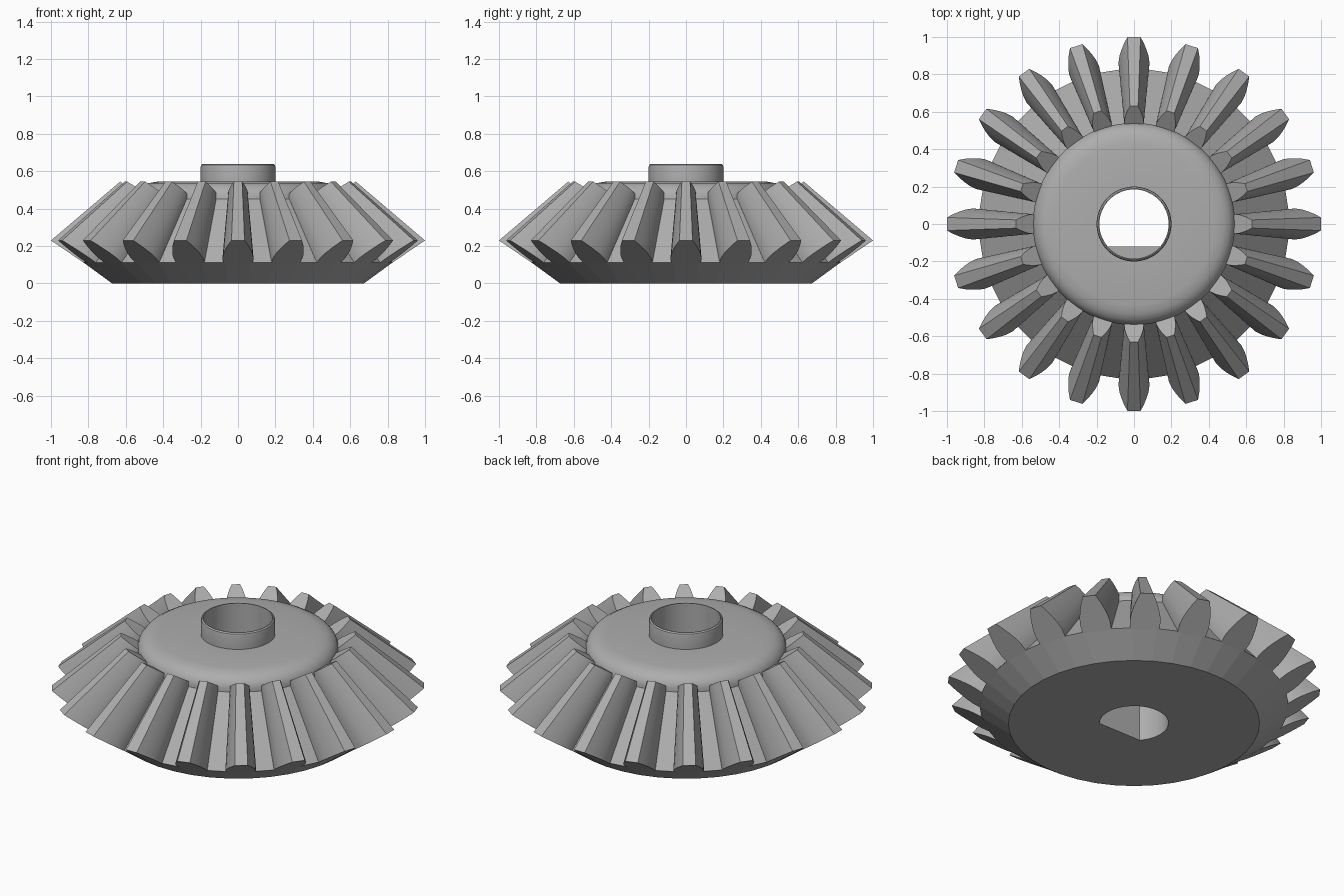
import bpy, bmesh, math
from mathutils import Matrix, Vector

cube = bpy.data.objects.get("Cube")
if cube:
    bpy.data.objects.remove(cube, do_unlink=True)

TEETH = 20
APEX = Vector((0, 0, 1.08))      # all tooth lines converge here
INNER = 0.63                     # scale of the inner tooth end
ROOT, TIP = Vector((0, -0.828, 0.113)), Vector((0, -1.0, 0.23))
BORE, FLAT_Y = 0.185, -0.12

grey = bpy.data.materials.new("steel grey")
grey.use_nodes = True
colour = (0.42, 0.42, 0.42, 1)
grey.diffuse_color = colour
grey.node_tree.nodes["Principled BSDF"].inputs["Base Color"].default_value = colour


def finish(bm, name, angle):
    bmesh.ops.remove_doubles(bm, verts=bm.verts, dist=0.0001)
    bmesh.ops.recalc_face_normals(bm, faces=bm.faces)
    mesh = bpy.data.meshes.new(name)
    bm.to_mesh(mesh)
    bm.free()
    mesh.materials.append(grey)
    ob = bpy.data.objects.new(name, mesh)
    bpy.context.collection.objects.link(ob)
    bpy.ops.object.select_all(action="DESELECT")
    ob.select_set(True)
    bpy.context.view_layer.objects.active = ob
    if angle:
        bpy.ops.object.shade_smooth_by_angle(angle=math.radians(angle))
    return ob


def lathe(name, profile, sides, angle):
    """Revolve (radius, height, flattened) rings about the z axis."""
    bm = bmesh.new()
    rings = []
    for r, z, flattened in profile:
        ring = []
        for i in range(sides):
            a = math.tau * (i + 0.5) / sides
            x, y = r * math.sin(a), r * math.cos(a)
            if flattened:
                y = max(y, FLAT_Y)
            ring.append(bm.verts.new((x, y, z)))
        rings.append(ring)
    for a, b in zip(rings, rings[1:]):
        for i in range(sides):
            j = (i + 1) % sides
            bm.faces.new((a[i], a[j], b[j], b[i]))
    return finish(bm, name, angle)


# Conical blank: underside, back cone and root cone
lathe("gear_blank", [(BORE, 0, True), (0.675, 0, False), (0.83, 0.113, False),
                     (0.523, 0.472, False)], 2 * TEETH, 0)

# Rounded hub, collar and bore with a flat in its lower part
lathe("hub_and_bore", [
    (0.54, 0.44, False), (0.54, 0.47, False), (0.532, 0.495, False),
    (0.512, 0.519, False), (0.48, 0.536, False), (0.43, 0.545, False),
    (0.2, 0.545, False), (0.2, 0.622, False), (0.197, 0.634, False),
    (0.19, 0.64, False), (BORE, 0.64, False), (BORE, 0.3, False),
    (BORE, 0.3, True), (BORE, 0, True)], 120, 32)

# Teeth: barrel-shaped section tapering towards the apex
section = [(-0.03, 0.079), (0, 0.08), (0.2, 0.083), (0.4, 0.078),
           (0.6, 0.067), (0.8, 0.053), (1, 0.035)]
outline = [ROOT.lerp(TIP, t) + Vector((w, 0, 0)) for t, w in section]
outline += [Vector((-p.x, p.y, p.z)) for p in reversed(outline)]
bm = bmesh.new()
for k in range(TEETH):
    turn = Matrix.Rotation(math.tau * k / TEETH, 4, "Z")
    outer = [bm.verts.new(turn @ p) for p in outline]
    inner = [bm.verts.new(turn @ APEX.lerp(p, INNER)) for p in outline]
    bm.faces.new(outer)
    bm.faces.new(inner[::-1])
    for i in range(len(outline)):
        j = (i + 1) % len(outline)
        bm.faces.new((outer[i], inner[i], inner[j], outer[j]))
finish(bm, "gear_teeth", 30)
